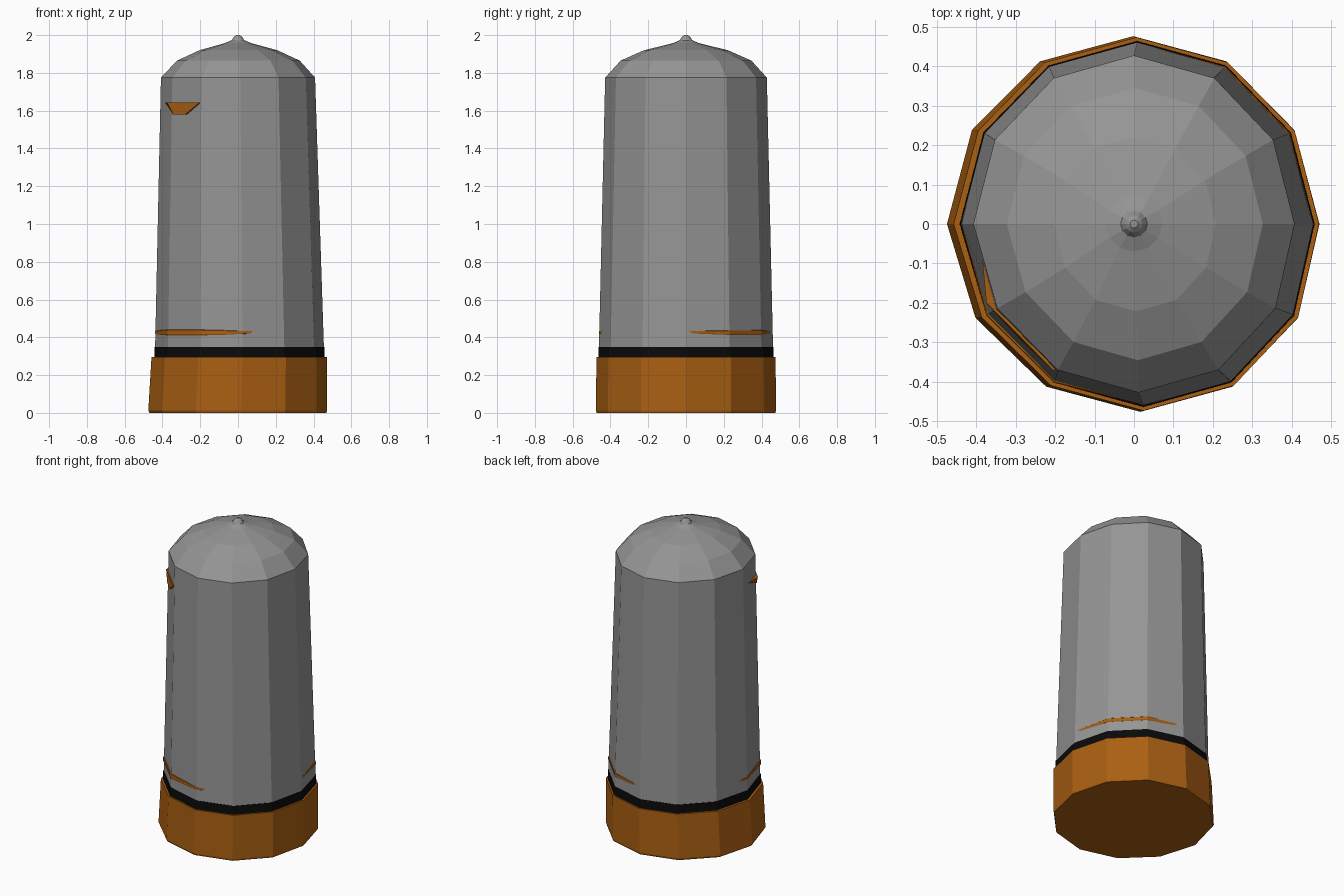
import bpy, bmesh, math

if "Cube" in bpy.data.objects:
    bpy.data.objects.remove(bpy.data.objects["Cube"])

N = 12


def material(name, rgb):
    m = bpy.data.materials.new(name)
    m.diffuse_color = (*rgb, 1)
    m.use_nodes = True
    m.node_tree.nodes["Principled BSDF"].inputs["Base Color"].default_value = m.diffuse_color
    return m


GREY = material("lead_grey", (0.30, 0.30, 0.30))
ORANGE = material("copper_orange", (0.40, 0.115, 0.006))
BLACK = material("groove_black", (0.003, 0.003, 0.003))


def finish(name, bm, mat):
    bmesh.ops.recalc_face_normals(bm, faces=bm.faces)
    me = bpy.data.meshes.new(name)
    bm.to_mesh(me)
    bm.free()
    me.materials.append(mat)
    ob = bpy.data.objects.new(name, me)
    bpy.context.collection.objects.link(ob)
    return ob


def ring(z, cx, rx, ry, skew=0.0):
    # twelve-sided ring, front half nudged to the right by skew
    pts = []
    for i in range(N):
        a = 2 * math.pi * i / N
        s = math.sin(a)
        pts.append((cx + rx * math.cos(a) - skew * min(0, s), ry * s, z))
    return pts


def loft(name, rings, mat):
    bm = bmesh.new()
    vs = [[bm.verts.new(p) for p in r] for r in rings]
    for a, b in zip(vs, vs[1:]):
        for i in range(N):
            j = (i + 1) % N
            bm.faces.new((a[i], a[j], b[j], b[i]))
    bm.faces.new(vs[0][::-1])
    bm.faces.new(vs[-1])
    return finish(name, bm, mat)


# Jacket base
loft("base_jacket", [ring(0.0, 0, 0.468, 0.473, 0.018),
                     ring(0.012, -0.002, 0.473, 0.477, 0.018),
                     ring(0.295, 0.006, 0.464, 0.474, 0.018)], ORANGE)

# Dark groove between base and body
loft("groove_band", [ring(0.28, 0.008, 0.451, 0.465, 0.016),
                     ring(0.35, 0.008, 0.450, 0.463, 0.016)], BLACK)

# Tapered body, dome and small tip
loft("body", [ring(0.34, 0.008, 0.447, 0.461, 0.016),
              ring(1.775, 0.0, 0.408, 0.428, 0.012),
              ring(1.865, 0.002, 0.325, 0.346, 0.008),
              ring(1.92, 0.002, 0.206, 0.222, 0.004),
              ring(1.957, 0, 0.072, 0.070),
              ring(1.972, 0, 0.034, 0.034),
              ring(1.99, 0, 0.022, 0.022),
              ring(2.0, 0, 0.010, 0.010)], GREY)


# Thin copper line that surfaces on two opposite sides of the body
def lobe(i):
    a = math.radians(360 * i / N)
    return (math.cos(2 * (a - math.radians(45)))
            + 0.3 * math.cos(a - math.radians(217)))


def line_ring(dz, inset):
    pts = []
    for i, (x, y, z) in enumerate(ring(0.425, 0.008, 0.445, 0.459, 0.016)):
        f = lobe(i)
        k = 1 + 0.012 * f - inset
        pts.append((x * k, y * k, z + dz * (0.6 + 0.4 * max(0, f))))
    return pts


loft("copper_line", [line_ring(-0.014, 0.006), line_ring(-0.008, 0),
                     line_ring(0.012, 0), line_ring(0.015, 0.006)], ORANGE)

# Copper chip near the shoulder, front left
bm = bmesh.new()
top = [bm.verts.new(p) for p in [(-0.385, -0.09, 1.642), (-0.375, -0.2, 1.642),
                                 (-0.205, -0.372, 1.642), (-0.16, -0.33, 1.642)]]
low = [bm.verts.new(p) for p in [(-0.33, -0.16, 1.58), (-0.343, -0.235, 1.58),
                                 (-0.28, -0.302, 1.58), (-0.22, -0.28, 1.58)]]
for i in range(4):
    j = (i + 1) % 4
    bm.faces.new((top[i], top[j], low[j], low[i]))
bm.faces.new(top)
bm.faces.new(low)
finish("copper_chip", bm, ORANGE)
